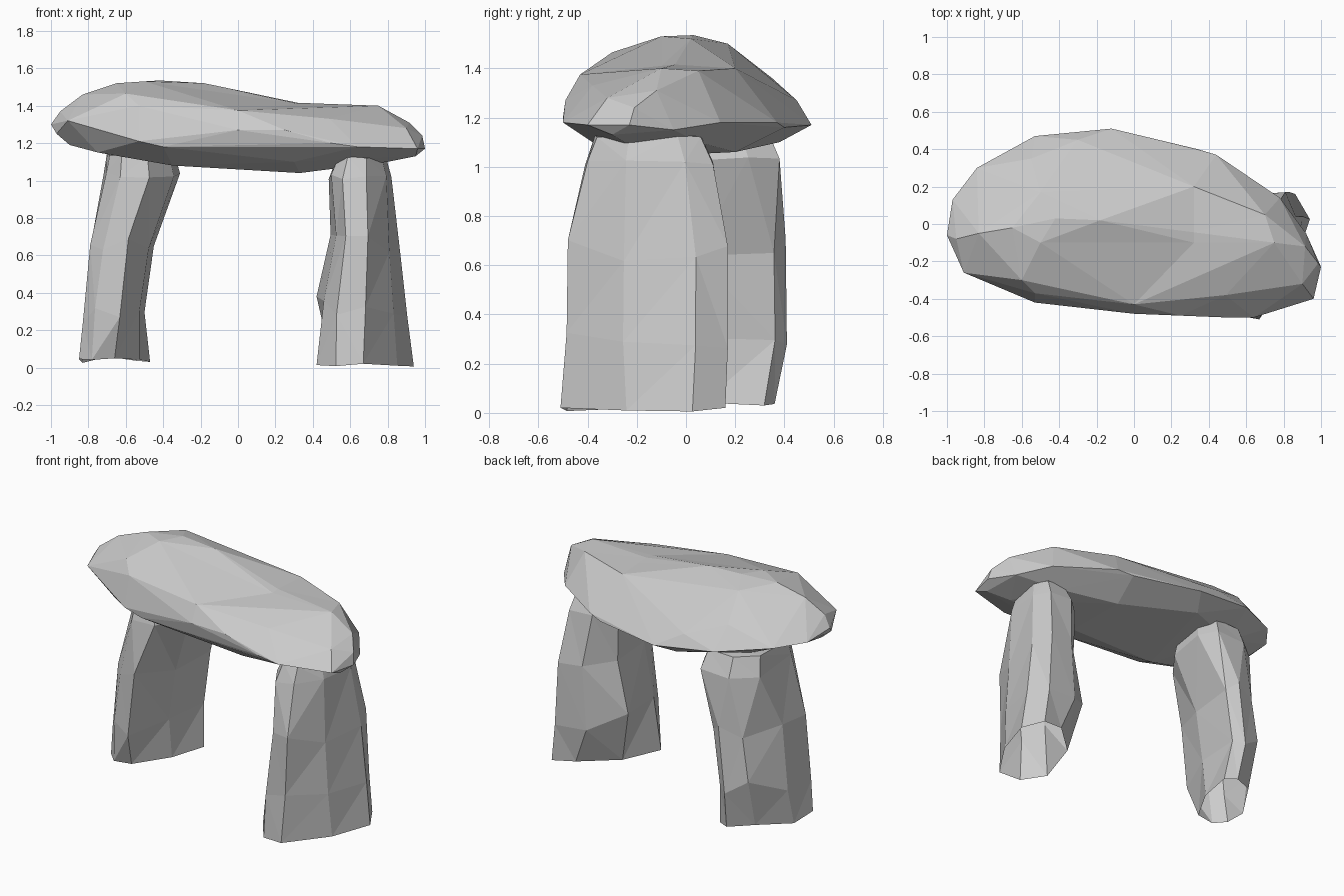
import bpy, bmesh, random
from mathutils import Vector

random.seed(4)


def finish(name, bm):
    bmesh.ops.recalc_face_normals(bm, faces=bm.faces[:])
    mesh = bpy.data.meshes.new(name)
    bm.to_mesh(mesh)
    bm.free()
    obj = bpy.data.objects.new(name, mesh)
    bpy.context.collection.objects.link(obj)
    return obj


def standing_stone(name, base, body, head, levels):
    """Loft unit footprints through levels of (z, xmin, xmax, ymin, ymax); open underneath."""
    bm = bmesh.new()
    rings = []
    prints = [base, body, body, head, head]
    for i, (z, x0, x1, y0, y1) in enumerate(levels):
        jitter = (0.022, 0.07, 0.07, 0.015, 0.01)[i]
        rings.append([bm.verts.new((x0 + u * (x1 - x0), y0 + v * (y1 - y0),
                                    z + random.uniform(-jitter, jitter)))
                      for u, v in prints[i]])
    n = len(base)
    for a, b in zip(rings, rings[1:]):
        for j in range(n):
            k = (j + 1) % n
            bm.faces.new((a[j], a[k], b[k], b[j]))
    bm.faces.new(rings[-1])
    bmesh.ops.triangulate(bm, faces=bm.faces[:])
    return finish(name, bm)


# Upright stones: slabs whose long axis runs diagonally
head = [(.04, .2), (.22, 0), (.6, .02), (.92, .32), (1, .78), (.85, 1), (.35, 1), (0, .8)]
standing_stone("right_upright",
               [(0, .25), (.2, .04), (.48, 0), (.83, .4), (1, .8), (.85, 1), (.55, .96), (.15, .68)],
               [(.08, .25), (.22, .03), (.54, 0), (.85, .35), (1, .8), (.85, 1), (.4, .98), (0, .74)],
               head,
               [(0.025, .42, .94, -.51, .16), (.32, .42, .905, -.485, .17),
                (.66, .495, .865, -.48, .17), (1.02, .485, .82, -.41, .11),
                (1.12, .53, .79, -.37, .06)])
standing_stone("left_upright",
               [(0, .13), (.18, 0), (.5, .02), (.85, .45), (1, .92), (.8, 1), (.4, .85), (.05, .45)],
               [(0, .13), (.2, 0), (.6, -.08), (.92, .38), (1, .92), (.8, 1), (.38, .92), (.02, .52)],
               head,
               [(0.045, -.85, -.47, -.17, .36), (.3, -.83, -.5, -.19, .41),
                (.67, -.79, -.45, -.19, .405), (1.03, -.72, -.31, -.2, .38),
                (1.14, -.7, -.34, -.17, .33)])

# Capstone: faceted boulder from rim, top and underside points
rim = [(-1, -.06, 1.3), (-.97, .13, 1.27), (-.84, .3, 1.26), (-.53, .47, 1.22),
       (-.12, .51, 1.17), (.34, .4, 1.16), (.44, .37, 1.18), (.78, .14, 1.18),
       (.92, -.05, 1.15), (1, -.23, 1.17), (.96, -.4, 1.17), (.64, -.5, 1.18),
       (.5, -.5, 1.2), (.25, -.49, 1.27), (0, -.48, 1.27), (-.4, -.43, 1.18),
       (-.53, -.42, 1.21), (-.91, -.26, 1.32), (-.97, -.12, 1.25)]
top = [(-.95, -.08, 1.37), (-.83, -.05, 1.46), (-.65, -.02, 1.52), (-.5, -.1, 1.53),
       (-.42, .03, 1.535), (-.18, .02, 1.52), (.32, .2, 1.4), (.75, -.1, 1.4),
       (.7, .05, 1.39), (.915, -.12, 1.31), (.985, -.21, 1.24), (.9, -.32, 1.28),
       (-.6, -.3, 1.465), (-.53, -.37, 1.4), (-.12, -.32, 1.42), (0, -.43, 1.375),
       (.49, -.38, 1.33), (-.5, .17, 1.5), (-.55, .35, 1.36), (-.3, .45, 1.27)]
under = [(-.9, -.12, 1.19), (-.75, -.22, 1.15), (-.35, -.25, 1.08), (.33, -.2, 1.04),
         (.8, -.25, 1.1), (.95, -.3, 1.13), (-.6, .2, 1.13), (-.2, .38, 1.1),
         (.3, .2, 1.06), (.65, .05, 1.1), (.3, -.38, 1.1)]
bm = bmesh.new()
for p in rim + top + under:
    bm.verts.new(p)
bmesh.ops.convex_hull(bm, input=bm.verts[:])
bmesh.ops.delete(bm, geom=[v for v in bm.verts if not v.link_faces], context='VERTS')

# Shallow dip across the upper surface
bmesh.ops.bisect_plane(bm, geom=bm.verts[:] + bm.edges[:] + bm.faces[:],
                       plane_co=Vector((.32, 0, 0)), plane_no=Vector((1, 0, 0)))
for v in bm.verts:
    if abs(v.co.x - .32) < 1e-4 and v.co.z > 1.41:
        v.co.z = max(1.41, v.co.z - .04)
bmesh.ops.triangulate(bm, faces=[f for f in bm.faces if len(f.verts) > 3])
finish("capstone", bm)
